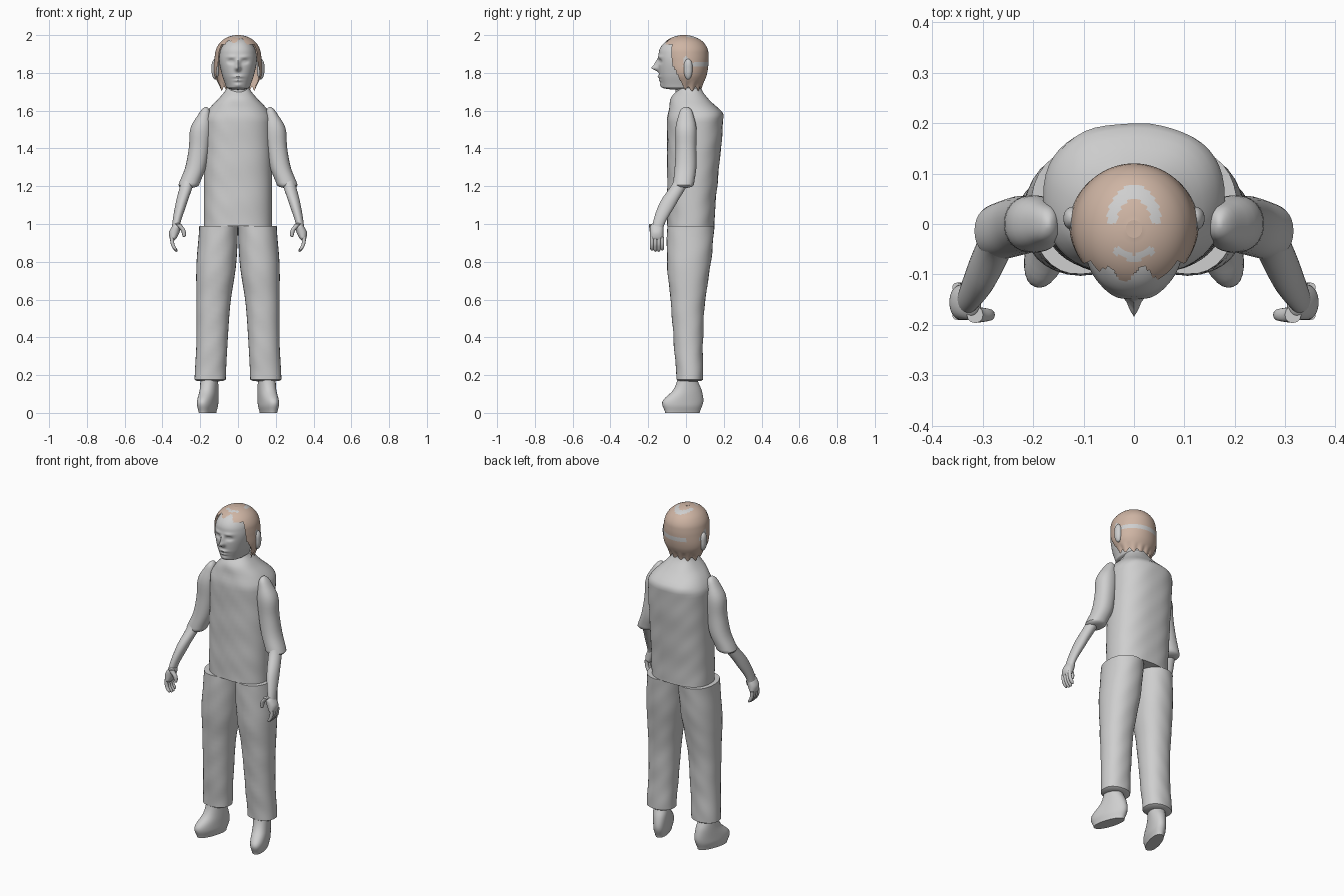
import bpy, bmesh, math
from mathutils import Vector, Matrix

cube = bpy.data.objects.get("Cube")
if cube:
    bpy.data.objects.remove(cube, do_unlink=True)


def material(name, colour):
    result = bpy.data.materials.new(name)
    result.use_nodes = True
    result.diffuse_color = (*colour, 1)
    shader = next(node for node in result.node_tree.nodes if node.type == 'BSDF_PRINCIPLED')
    shader.inputs["Base Color"].default_value = (*colour, 1)
    return result


GREY = material("plain grey", (.62, .62, .62))
BROWN = material("light brown hair", (.62, .46, .37))


def ramp(height, low, high, *values):
    """Smooth curve through values spread evenly from low to high."""
    last = len(values) - 1
    place = max(0, min(1, (height - low) / (high - low))) * last
    index = min(int(place), last - 1)
    t = place - index
    before, start, end, after = (values[max(0, min(last, index + step))]
                                 for step in (-1, 0, 1, 2))
    leave, arrive = (end - before) / 2, (after - start) / 2
    ease = t * t * (3 - 2 * t)
    return (start + (end - start) * ease
            + t * (1 - t) * ((1 - t) * leave - t * arrive))


def signed_power(value, power):
    return math.copysign(abs(value) ** (2 / power), value)


def end_scale(distance, radius):
    """Shrink a ring that lies within a rounded end."""
    if distance >= radius:
        return 1
    return math.sqrt(1 - min(.99, 1 - distance / radius) ** 2)


def loft(name, low, high, bounds, side=1, sides=32, rows=24, power=2.2,
         round_low=0, round_high=0, shape=None, low_cap=True,
         keep=None, patch=None, materials=(GREY,)):
    """Skin rings from low to high; bounds(z) gives each ring's x and y limits."""
    bm = bmesh.new()
    rings = []
    for row in range(rows + 1):
        z = low + (high - low) * (1 - math.cos(math.pi * row / rows)) / 2
        x_min, x_max, y_min, y_max = bounds(z)
        scale = end_scale(z - low, round_low) * end_scale(high - z, round_high) / 2
        ring = []
        for corner in range(sides):
            angle = math.tau * corner / sides
            across = signed_power(math.cos(angle), power) * scale
            along = signed_power(math.sin(angle), power) * scale
            point = Vector(((x_min + x_max) / 2 + across * (x_max - x_min),
                            (y_min + y_max) / 2 + along * (y_max - y_min), z))
            if shape:
                point = shape(point)
            ring.append(bm.verts.new((point.x * side, point.y, point.z)))
        rings.append(ring)
    for lower, upper in zip(rings, rings[1:]):
        for corner in range(sides):
            bm.faces.new((lower[corner - 1], lower[corner], upper[corner], upper[corner - 1]))
    if low_cap:
        bm.faces.new(rings[0])
    bm.faces.new(rings[-1])
    bmesh.ops.recalc_face_normals(bm, faces=bm.faces)
    if keep:
        unwanted = [face for face in bm.faces if not keep(face.calc_center_median())]
        bmesh.ops.delete(bm, geom=unwanted, context='FACES')
    for face in bm.faces:
        face.smooth = True
        if patch and patch(face.calc_center_median()):
            face.material_index = 1
    mesh = bpy.data.meshes.new(name)
    bm.to_mesh(mesh)
    bm.free()
    for entry in materials:
        mesh.materials.append(entry)
    mesh.set_sharp_from_angle(angle=math.radians(45))
    bpy.context.collection.objects.link(bpy.data.objects.new(name, mesh))


def creases(point):
    """Slight unevenness of cloth."""
    wave = math.sin(40 * point.z + 25 * point.x) * math.sin(30 * point.x + 9 * point.z)
    return point + Vector((0, wave * .002, 0))


# Shirt with sloping shoulders and a rounded upper back
def shirt(z):
    half = ramp(z, 1.56, 1.72, .18, .15, .1, .06)
    front = ramp(z, 1.56, 1.72, -.1, -.09, -.08, -.04)
    back = min(ramp(z, 1, 1.6, .15, .2), ramp(z, 1.58, 1.72, .2, .13, .08))
    return -half, half, front, back


loft("shirt", .99, 1.72, shirt, sides=48, rows=48, power=2.4, shape=creases)
loft("neck", 1.6, 1.75, lambda z: (-.055, .055, -.055, .07))

# Facial features: push outward, x, z, width and height of each soft bump
FEATURES = {
    "nose_tip": (.034, 0, 1.825, .013, .014), "nose_bridge": (.018, 0, 1.85, .01, .02),
    "upper_lip": (.01, 0, 1.78, .026, .008), "lower_lip": (.009, 0, 1.76, .02, .007),
    "chin": (.008, 0, 1.735, .02, .012), "brow": (.005, .035, 1.885, .025, .008),
    "socket": (-.013, .036, 1.86, .018, .011), "eyeball": (.006, .036, 1.86, .01, .005),
}


def face_relief(point):
    push = 0
    if point.y < -.03:
        for amount, x, z, width, height in FEATURES.values():
            across, up = (abs(point.x) - x) / width, (point.z - z) / height
            push += amount * math.exp(-across * across - up * up)
    return point - Vector((0, push, 0))


def head(z):
    half = ramp(z, 1.71, 1.95, .06, .085, .1, .09)
    return (-half, half, ramp(z, 1.71, 1.95, -.125, -.142, -.147, -.14),
            ramp(z, 1.71, 1.95, .075, .09, .105, .1))


loft("head", 1.71, 1.99, head, sides=96, rows=80, round_low=.015,
     round_high=.08, shape=face_relief)


# Bobbed hair shell, open around the face, with grey gaps
def hair(z):
    half = ramp(z, 1.71, 1.95, .09, .125, .125, .115)
    return (-half, half, ramp(z, 1.71, 1.95, -.06, -.11, -.13, -.135),
            ramp(z, 1.71, 1.95, .08, .11, .12, .115))


def behind_hairline(spot):
    if spot.z > 1.95:
        return spot.y > -.1 + .015 * math.sin(90 * spot.x)
    return spot.y > -.075 + max(0, 1.85 - spot.z) / 2


def bare_patch(spot):
    reach = math.hypot(spot.x, spot.y * .7)
    crown = spot.z > 1.95 and spot.y > 0 and .034 < reach < .054
    fringe = spot.z > 1.95 and abs(spot.y + .07 - abs(spot.x) / 2) < .008 and abs(spot.x) < .04
    nape = spot.y > .04 and spot.x > -.07 and abs(spot.z - 1.845) < .013
    temple = abs(spot.y - .015) < .03 and 1.83 < spot.z < 1.89 - abs(spot.y)
    return crown or fringe or nape or temple


def strands(point):
    """Ragged lower edge."""
    wave = math.sin(13 * math.atan2(point.y, point.x))
    return point + Vector((0, 0, wave * max(0, 1.76 - point.z) / 4))


loft("hair", 1.715, 2, hair, sides=96, rows=72, power=2, round_high=.09,
     shape=strands, low_cap=False, keep=behind_hairline, patch=bare_patch,
     materials=(BROWN, GREY))


# Limb cross-sections, for the side on +x
def ear(z):
    return .1, .14, -.012, .034


def sleeve(z):
    return (ramp(z, 1.19, 1.62, .21, .17, .15, .14, .15),
            ramp(z, 1.19, 1.62, .32, .28, .26, .25, .19),
            ramp(z, 1.19, 1.62, -.07, -.06, -.055, -.055, -.03),
            ramp(z, 1.19, 1.62, .04, .055, .055, .055, .03))


def forearm(z):
    return (ramp(z, .98, 1.24, .31, .27, .23), ramp(z, .98, 1.24, .35, .33, .3),
            ramp(z, .98, 1.24, -.18, -.14, -.06), ramp(z, .98, 1.24, -.12, -.05, .02))


def palm(z):
    return ramp(z, .91, 1, .33, .31, .3), ramp(z, .91, 1, .36, .365, .345), -.19, -.12


def digit(x, y, radius):
    return x - radius, x + radius, y - radius, y + radius


def thumb(z):
    return digit(ramp(z, .93, 1, .285, .29, .315), -.18, ramp(z, .93, 1, .009, .016))


def trouser_leg(z):
    return (ramp(z, .17, .99, .065, .055, .04, .01, 0),
            ramp(z, .17, .99, .23, .22, .22, .22, .205),
            ramp(z, .17, .99, -.05, -.065, -.08, -.1, -.1),
            ramp(z, .17, .99, .09, .09, .1, .13, .15))


def shoe(z):
    half = ramp(z, 0, .04, .036, .045)
    return (-half, half, ramp(z, 0, .18, -.115, -.13, -.07, -.045),
            ramp(z, 0, .18, .075, .095, .085, .06))


OUTWARD = Matrix.Translation((.155, 0, 0)) @ Matrix.Rotation(math.radians(18), 4, 'Z')

for side, label in ((1, "left"), (-1, "right")):
    loft(label + "_ear", 1.765, 1.875, ear, side, round_low=.05, round_high=.04)
    loft(label + "_sleeve", 1.19, 1.62, sleeve, side, round_low=.015, round_high=.03)
    loft(label + "_forearm", .98, 1.24, forearm, side, power=2)
    loft(label + "_palm", .91, 1.01, palm, side, round_low=.02, round_high=.03)
    loft(label + "_thumb", .93, 1, thumb, side, sides=12, round_low=.012)
    for finger in range(4):
        y = -.18 + finger * .018
        tip = .85 + abs(finger - 1.5) * .006
        loft(f"{label}_finger_{finger + 1}", tip, .93,
             lambda z: digit(ramp(z, .85, .93, .325, .345, .35), y, .01),
             side, sides=12, round_low=.015)
    # Wide trouser leg with a turned hem
    loft(label + "_trouser_leg", .165, .99, trouser_leg, side, rows=40,
         round_low=.01, shape=creases)
    # Shoe turned outward on a flat sole
    loft(label + "_shoe", 0, .185, shoe, side, shape=lambda point: OUTWARD @ point)
